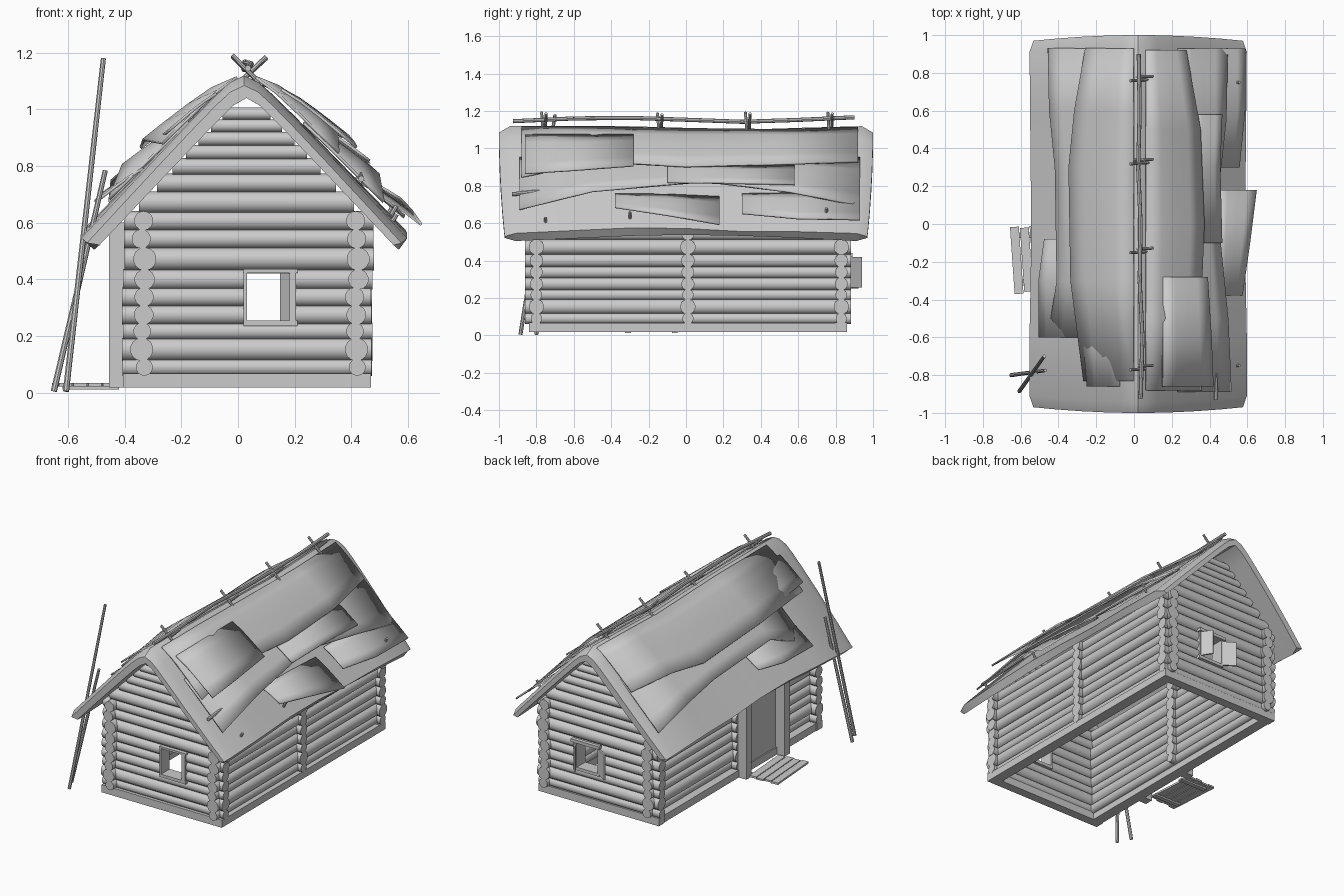
import bpy, bmesh, math, random
from mathutils import Vector

if "Cube" in bpy.data.objects:
    bpy.data.objects.remove(bpy.data.objects["Cube"])
random.seed(4)
CX = 0.03            # roof ridge x

def finish(name, bm, smooth=None):
    bmesh.ops.recalc_face_normals(bm, faces=bm.faces[:])
    me = bpy.data.meshes.new(name)
    bm.to_mesh(me)
    bm.free()
    ob = bpy.data.objects.new(name, me)
    bpy.context.collection.objects.link(ob)
    if smooth:
        bpy.ops.object.select_all(action='DESELECT')
        ob.select_set(True)
        bpy.context.view_layer.objects.active = ob
        bpy.ops.object.shade_smooth_by_angle(angle=math.radians(smooth))
    return ob

def rod(bm, a, b, r, seg=14, r2=None):
    a, b = Vector(a), Vector(b)
    ret = bmesh.ops.create_cone(bm, cap_ends=True, segments=seg, radius1=r,
                                radius2=r2 or r, depth=(b - a).length)
    q = (b - a).to_track_quat('Z', 'Y')
    for v in ret['verts']:
        v.co = q @ v.co + (a + b) / 2

def box(bm, lo, hi, pivot=None, angle=0):
    ret = bmesh.ops.create_cube(bm, size=1)
    c, s = math.cos(angle), math.sin(angle)
    for v in ret['verts']:
        v.co = Vector([(l + h) / 2 + k * (h - l) for l, h, k in zip(lo, hi, v.co)])
        if pivot:
            dx, dy = v.co.x - pivot[0], v.co.y - pivot[1]
            v.co.x, v.co.y = pivot[0] + c * dx - s * dy, pivot[1] + s * dx + c * dy

ROWS = [(.09, .03), (.153, .041), (.217, .031), (.275, .035), (.338, .034), (.4, .036),
        (.472, .041), (.543, .034), (.607, .034)]
GABLE = [(.672, .039), (.74, .033), (.798, .03), (.849, .026), (.896, .025),
         (.942, .023), (.985, .022)]
WIN = (.03, .20)

# end walls with window gaps and gables
for name, y in (("front_wall", -.80), ("back_wall", .83)):
    bm = bmesh.new()
    for z, r in ROWS:
        j = random.uniform(-.006, .006)
        spans = [(-.405 + j, .475 + j)]
        if .25 < z < .43:
            spans = [(-.405 + j, WIN[0]), (WIN[1], .475 + j)]
        for a, b in spans:
            rod(bm, (a, y, z), (b, y, z), r)
    for z, r in GABLE:
        h = (1.075 - z) / 1.06
        rod(bm, (CX - h, y, z), (CX + h, y, z), r)
    finish(name, bm, 40)

# side walls
for name, x in (("left_wall", -.335), ("right_wall", .418)):
    bm = bmesh.new()
    for z, r in ROWS:
        j = random.uniform(-.008, .008)
        rod(bm, (x + j, -.862, z), (x + j, .882, z), r)
    finish(name, bm, 40)

# middle cross-log stubs
bm = bmesh.new()
for z, r in ROWS:
    rod(bm, (.36, .01, z), (.472, .01, z), r)
    rod(bm, (-.28, .01, z), (-.395, .01, z), r)
finish("middle_log_ends", bm, 40)

# base sill beams
bm = bmesh.new()
for y in (-.81, .83):
    box(bm, (-.405, y - .03, .018), (.47, y + .03, .068))
for x in (-.365, .435):
    box(bm, (x - .035, -.84, .018), (x + .035, .86, .066))
finish("base_beams", bm)

# window frames
bm = bmesh.new()
for y in (-.80, .83):
    box(bm, (.02, y - .045, .235), (.21, y + .045, .255))
    box(bm, (.02, y - .045, .423), (.21, y + .045, .436))
    box(bm, (.02, y - .045, .25), (.032, y + .045, .43))
    box(bm, (.182, y - .045, .25), (.205, y + .045, .43))
finish("window_frames", bm)

# open back shutters
bm = bmesh.new()
box(bm, (.19, .87, .255), (.2, .95, .42), (.195, .87), math.radians(32))
box(bm, (.02, .87, .25), (.03, .96, .415), (.025, .87), math.radians(58))
box(bm, (.01, .865, .42), (.215, .89, .44))
finish("shutters", bm)

# door, frame and doorstep
bm = bmesh.new()
box(bm, (-.392, -.38, .03), (-.378, -.02, .6))
finish("door", bm)
bm = bmesh.new()
for y in (-.40, -.005):
    box(bm, (-.455, y - .028, .018), (-.35, y + .028, .6))
box(bm, (-.45, -.42, .56), (-.36, .015, .6))
finish("door_frame", bm)
bm = bmesh.new()
for i in range(4):
    x = -.645 + i * .052
    d = .008 * (i % 2)
    box(bm, (x, -.365 + d, .022), (x + .047, -.01 - d, .034), (-.55, -.18), math.radians(4))
for y in (-.31, -.06):
    box(bm, (-.62, y - .015, .012), (-.42, y + .015, .023))
finish("doorstep", bm)

# roof surface description
def sag(y):
    return -.02 * math.exp(-((y - .3) / .35) ** 2)

def top_z(u, y):
    return 1.168 - 1.085 * math.hypot(u, .045) + sag(y) + .03 * (1 - y * y) * abs(u) / .57

def low_z(u, y):
    return 1.072 - 1.06 * math.hypot(u, .03) + .03 * (1 - y * y) * abs(u) / .57

# main roof, solid shell lofted along y
US = [-.575, -.45, -.3, -.18, -.1, -.05, 0, .05, .1, .18, .3, .45, .575]
bm = bmesh.new()
rings = []
for y, sc, dz in ((-1, .965, .035), (-.94, 1, 0), (-.6, 1, 0), (-.3, .99, 0), (0, .985, 0),
                  (.3, .99, 0), (.6, .995, 0), (.94, 1, 0), (1, .965, .035)):
    ring = []
    for u in US:
        yy = y * (1 - .03 * (abs(u) / .575) ** 2)
        ring.append(bm.verts.new((CX - .008 + u * sc, yy, top_z(u * sc, y) - dz)))
    for u in reversed(US):
        w = u * sc * .935
        yy = y * (1 - .03 * (abs(u) / .575) ** 2)
        ring.append(bm.verts.new((CX + w, yy, low_z(w, y))))
    rings.append(ring)
n = len(rings[0])
for a, b in zip(rings, rings[1:]):
    for i in range(n):
        bm.faces.new((a[i], a[(i + 1) % n], b[(i + 1) % n], b[i]))
m = len(US)
for r in (rings[0], rings[-1]):
    for i in range(m - 1):
        bm.faces.new((r[i], r[i + 1], r[n - 2 - i], r[n - 1 - i]))
finish("roof", bm, 40)

# overlapping roof sheets: edge = (y, lower u) points
def sheet(name, side, edge, u_top, lift, base=.004, taper=True):
    bm = bmesh.new()
    rows = []
    for i, (y, ul) in enumerate(edge):
        k = .25 if taper and i in (0, len(edge) - 1) else 1
        row = []
        for t in (0, .25, .5, .75, 1):
            u = u_top + (ul - u_top) * t
            h = base + lift * k * t ** .7
            row.append(bm.verts.new((CX + side * (u + .73 * h), y, top_z(u, y) + .68 * h)))
        rows.append(row)
    for a, b in zip(rows, rows[1:]):
        for i in range(4):
            bm.faces.new((a[i], a[i + 1], b[i + 1], b[i]))
    ob = finish(name, bm, 40)
    mod = ob.modifiers.new("thickness", 'SOLIDIFY')
    mod.thickness = .01
    mod.offset = 0

sheet("right_lower_sheet", 1, [(-.89, .47), (-.5, .42), (.1, .36), (.55, .41), (.93, .45)], .2, .06)
sheet("right_upper_sheet", 1, [(-.88, .31), (-.5, .27), (.0, .29), (.5, .27), (.92, .23)], .03, .065)
sheet("left_lower_sheet", -1, [(-.6, .47), (-.3, .39), (.3, .40), (.6, .43), (.93, .47)], .2, .06)
sheet("left_upper_sheet", -1, [(-.83, .28), (-.3, .31), (.3, .32), (.6, .29), (.93, .27)], .03, .07)
sheet("right_front_patch", 1, [(-.86, .33), (-.6, .32), (-.28, .3)], .1, .05, .03, False)
sheet("right_back_patch", 1, [(-.1, .38), (.3, .37), (.58, .38)], .26, .035, .04, False)
sheet("right_eave_patch", 1, [(-.38, .5), (-.1, .54), (.18, .575)], .4, .05, .008, False)
sheet("right_back_eave_patch", 1, [(.3, .5), (.6, .53), (.93, .53)], .38, .03, .006, False)
sheet("left_eave_patch", -1, [(-.6, .5), (-.3, .5), (-.08, .47)], .36, .04, .006, False)
sheet("left_front_patch", -1, [(-.86, .25), (-.6, .27), (-.55, .27)], .1, .03, .008, False)

# wavy ridge pole and crossed ties
bm = bmesh.new()
pts = [(.035, -.925, 1.145), (.045, -.6, 1.16), (.03, -.3, 1.163), (.035, 0, 1.153),
       (.022, .3, 1.142), (.03, .6, 1.152), (.025, .9, 1.166)]
for a, b in zip(pts, pts[1:]):
    rod(bm, a, b, .011, 8)
finish("ridge_pole", bm, 40)
bm = bmesh.new()
for y in (-.76, -.14, .33, .77):
    d = random.uniform(-.008, .008)
    rod(bm, (-.02, y - .012, 1.185 + d), (.085, y - .005, 1.085), .008, 8)
    rod(bm, (.10, y + .012, 1.18 + d), (-.005, y + .008, 1.085), .008, 8)
finish("ridge_ties", bm, 40)

# small sticks and pegs lying on the roof
bm = bmesh.new()
rod(bm, (.435, -.93, .755), (.42, -.56, .79), .011, 8)
for y, z in ((-.75, .60), (-.3, .63), (.75, .65)):
    rod(bm, (.53, y, z - .02), (.56, y, z + .03), .008, 8)
finish("roof_sticks", bm, 40)

# poles leaning on the left eave
bm = bmesh.new()
rod(bm, (-.607, -.885, .005), (-.475, -.70, 1.18), .011, 8, .009)
rod(bm, (-.65, -.80, .005), (-.468, -.775, .785), .011, 8, .009)
finish("leaning_poles", bm, 40)
